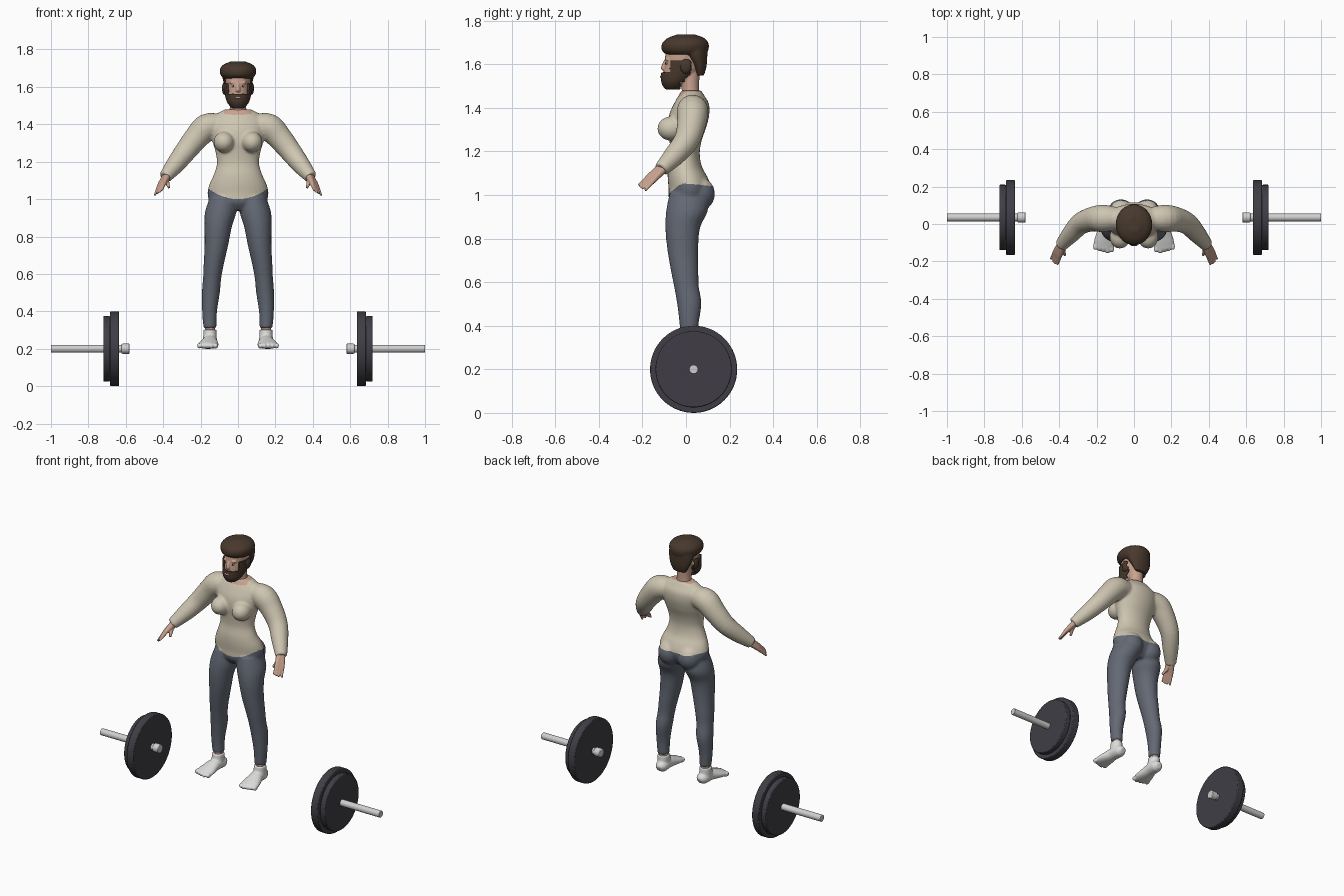
import bpy
import bmesh
import math
from mathutils import Vector, Matrix

if "Cube" in bpy.data.objects:
    bpy.data.objects.remove(bpy.data.objects["Cube"], do_unlink=True)


def material(name, rgb):
    m = bpy.data.materials.new(name)
    m.use_nodes = True
    m.diffuse_color = (*rgb, 1)
    bsdf = m.node_tree.nodes["Principled BSDF"]
    bsdf.inputs["Base Color"].default_value = (*rgb, 1)
    bsdf.inputs["Roughness"].default_value = 0.7
    return m


SKIN = material("skin", (0.58, 0.36, 0.27))
CREAM = material("cream_knit", (0.62, 0.56, 0.44))
SLATE = material("slate_cloth", (0.125, 0.14, 0.175))
HAIR = material("brown_hair", (0.065, 0.04, 0.026))
WHITE = material("white_shoe", (0.72, 0.72, 0.7))
RUBBER = material("black_rubber", (0.05, 0.048, 0.06))
STEEL = material("steel", (0.62, 0.62, 0.62))


def smooth_rows(rows, steps=4):
    """Catmull-Rom interpolation of rows of numbers."""
    rows = [Vector(r) for r in rows]
    out = []
    for i in range(len(rows) - 1):
        a, b, c, d = rows[max(i - 1, 0)], rows[i], rows[i + 1], rows[min(i + 2, len(rows) - 1)]
        for k in range(steps):
            t = k / steps
            out.append(b + (c - a) * (t / 2) + (a * 2 - b * 5 + c * 4 - d) * (t * t / 2)
                       + (b * 3 - a - c * 3 + d) * (t ** 3 / 2))
    return out + [rows[-1]]


def loft(bm, rows, side=1, upright=False, sides=20):
    """Closed tube; each row is x, y, z, half width, half depth."""
    rows = smooth_rows(rows)
    pts = [Vector((r[0] * side, r[1], r[2])) for r in rows]
    rings = []
    for i, (p, r) in enumerate(zip(pts, rows)):
        u, v = Vector((1, 0, 0)), Vector((0, 1, 0))
        if not upright:
            t = (pts[min(i + 1, len(pts) - 1)] - pts[max(i - 1, 0)]).normalized()
            u = t.cross(Vector((0, 0, 1))).normalized()
            v = u.cross(t)
        angles = [math.tau * k / sides for k in range(sides)]
        rings.append([bm.verts.new(p + u * r[3] * math.cos(a) + v * r[4] * math.sin(a)) for a in angles])
    for lo, hi in zip(rings, rings[1:]):
        for k in range(sides):
            n = (k + 1) % sides
            bm.faces.new((lo[k], lo[n], hi[n], hi[k]))
    bm.faces.new(rings[0][::-1])
    bm.faces.new(rings[-1])


def ball(bm, centre, radii):
    m = Matrix.Translation(centre) @ Matrix.Diagonal((*radii, 1))
    bmesh.ops.create_uvsphere(bm, u_segments=20, v_segments=12, radius=1, matrix=m)


def add_object(name, mesh, mat):
    mesh.name = name
    mesh.materials.clear()
    mesh.materials.append(mat)
    ob = bpy.data.objects.new(name, mesh)
    bpy.context.collection.objects.link(ob)
    for p in mesh.polygons:
        p.use_smooth = True
    return ob


def fuse(bm, voxel, rounds):
    """Merge overlapping shells into one smooth skin and return its mesh."""
    bmesh.ops.recalc_face_normals(bm, faces=bm.faces)
    mesh = bpy.data.meshes.new("fused")
    bm.to_mesh(mesh)
    bm.free()
    ob = bpy.data.objects.new("fused", mesh)
    bpy.context.collection.objects.link(ob)
    rem = ob.modifiers.new("merge", 'REMESH')
    rem.mode, rem.voxel_size = 'VOXEL', voxel
    sm = ob.modifiers.new("relax", 'SMOOTH')
    sm.factor, sm.iterations = 0.5, rounds
    dg = bpy.context.evaluated_depsgraph_get()
    result = bpy.data.meshes.new_from_object(ob.evaluated_get(dg))
    bpy.data.objects.remove(ob, do_unlink=True)
    return result


def piece(name, mesh, mat, keep):
    """Object made of the faces of a mesh whose centres pass a rule."""
    part = mesh.copy()
    bm = bmesh.new()
    bm.from_mesh(part)
    drop = [f for f in bm.faces if not keep(f.calc_center_median())]
    bmesh.ops.delete(bm, geom=drop, context='FACES')
    bm.to_mesh(part)
    bm.free()
    return add_object(name, part, mat)


# Clothed body: torso, chest, seat, arms and legs
bm = bmesh.new()
torso = [(0.94, 0.01, 0.07, 0.06), (0.98, 0.012, 0.145, 0.09), (1.03, 0.018, 0.163, 0.098),
         (1.08, 0.008, 0.153, 0.092), (1.13, -0.005, 0.13, 0.078), (1.19, -0.005, 0.113, 0.068),
         (1.25, -0.002, 0.12, 0.074), (1.31, 0.005, 0.137, 0.088), (1.37, 0.015, 0.15, 0.092),
         (1.42, 0.025, 0.145, 0.08), (1.455, 0.025, 0.115, 0.06), (1.48, 0.025, 0.07, 0.045)]
loft(bm, [(0, y, z, w, d) for z, y, w, d in torso], upright=True, sides=32)
arm = [(0.09, 0.03, 1.395, 0.06), (0.165, 0.03, 1.385, 0.073), (0.225, 0.025, 1.325, 0.066),
       (0.285, 0.002, 1.25, 0.058), (0.335, -0.05, 1.185, 0.05), (0.378, -0.1, 1.132, 0.038),
       (0.39, -0.114, 1.117, 0.035)]
leg = [(0.08, 0.01, 1.01, 0.07, 0.085), (0.093, 0.005, 0.93, 0.084, 0.096), (0.106, -0.015, 0.85, 0.073, 0.08),
       (0.116, -0.015, 0.75, 0.063, 0.071), (0.13, -0.006, 0.65, 0.054, 0.063), (0.138, 0.002, 0.58, 0.049, 0.057),
       (0.145, 0.015, 0.5, 0.048, 0.056), (0.152, 0.014, 0.4, 0.04, 0.043), (0.15, 0.015, 0.31, 0.035, 0.037)]
for s in (-1, 1):
    loft(bm, [(*r, r[3]) for r in arm], s)
    loft(bm, leg, s, upright=True)
    ball(bm, (s * 0.075, -0.068, 1.305), (0.056, 0.064, 0.056))
    ball(bm, (s * 0.07, 0.055, 1.005), (0.074, 0.078, 0.08))
body = fuse(bm, 0.007, 7)


def hem(p):
    return 1.0 + 2.2 * p.x ** 2 if p.y < 0 else 1.035 + 0.6 * p.x ** 2


def is_trousers(p):
    return p.z < hem(p) and abs(p.x) < 0.25


def is_neckline(p):
    return abs(p.x) < 0.075 and p.z > 1.453 + 0.25 * (p.y + 0.03)


for v in body.vertices:  # straighten the hem
    if abs(v.co.x) < 0.25 and abs(v.co.z - hem(v.co)) < 0.0035:
        v.co.z = hem(v.co)
piece("trousers", body, SLATE, is_trousers)
piece("neckline", body, SKIN, is_neckline)
piece("sweater", body, CREAM, lambda p: not is_trousers(p) and not is_neckline(p))

# Head with neck, nose, and lips
bm = bmesh.new()
loft(bm, [(0, 0.025, 1.43, 0.052, 0.045), (0, 0.02, 1.49, 0.044, 0.04), (0, 0.02, 1.58, 0.044, 0.045)], upright=True)
skull = [(1.495, -0.06, 0.025, 0.03), (1.52, -0.05, 0.047, 0.053), (1.56, -0.025, 0.06, 0.078),
         (1.61, -0.008, 0.066, 0.09), (1.66, 0, 0.068, 0.092), (1.71, 0, 0.05, 0.07)]
loft(bm, [(0, y, z, w, d) for z, y, w, d in skull], upright=True, sides=28)
loft(bm, [(0, -0.092, 1.62, 0.008, 0.008), (0, -0.104, 1.585, 0.012, 0.012), (0, -0.1, 1.573, 0.011, 0.008)], upright=True)
for s in (-1, 1):
    ball(bm, (s * 0.066, 0.0, 1.592), (0.009, 0.018, 0.027))
    ball(bm, (s * 0.026, -0.084, 1.622), (0.02, 0.012, 0.008))
head = fuse(bm, 0.004, 3)
add_object("head", head, SKIN)


def is_beard(p):
    jaw = p.z < 1.563 and p.y < -0.012
    sideburn = abs(p.x) > 0.05 and p.z < 1.618 and p.y < 0.016
    return (jaw or sideburn) and (p.y < -0.03 or p.z > 1.525)


beard = piece("beard", head, HAIR, is_beard)
shell = beard.modifiers.new("thickness", 'SOLIDIFY')
shell.thickness, shell.offset = 0.011, 1
bm = bmesh.new()
ball(bm, (0, -0.113, 1.543), (0.019, 0.006, 0.006))
lips = bpy.data.meshes.new("lips")
bm.to_mesh(lips)
bm.free()
add_object("lips", lips, SKIN)

# Eyes
for s, label in ((-1, "right"), (1, "left")):
    for name, mat, r, y in (("eye", WHITE, 0.009, -0.088), ("pupil", HAIR, 0.004, -0.0925)):
        bm = bmesh.new()
        ball(bm, (s * 0.026, y, 1.604), (r, 0.004, r * 0.6 if mat is WHITE else r))
        mesh = bpy.data.meshes.new(name)
        bm.to_mesh(mesh)
        bm.free()
        add_object(label + "_" + name, mesh, mat)

# Hair: rounded cap and longer back
bm = bmesh.new()
cap = [(1.645, 0, 0.078, 0.092), (1.665, -0.004, 0.094, 0.107), (1.695, -0.003, 0.097, 0.107),
       (1.72, 0, 0.077, 0.085), (1.737, 0, 0.035, 0.04)]
back = [(1.548, 0.066, 0.045, 0.016), (1.59, 0.062, 0.066, 0.032), (1.64, 0.045, 0.082, 0.053), (1.68, 0.03, 0.085, 0.07)]
for rows in (cap, back):
    loft(bm, [(0, y, z, w, d) for z, y, w, d in rows], upright=True, sides=28)
add_object("hair", fuse(bm, 0.005, 4), HAIR)

# Hands, ankles and shoes
foot = [(0.144, 0.068, 0.225, 0.018, 0.018), (0.146, 0.045, 0.233, 0.036, 0.034), (0.15, -0.02, 0.237, 0.04, 0.036),
        (0.156, -0.07, 0.228, 0.051, 0.029), (0.16, -0.11, 0.22, 0.056, 0.022), (0.163, -0.135, 0.217, 0.046, 0.016)]
for s, label in ((-1, "right"), (1, "left")):
    bm = bmesh.new()
    wrist = Vector((0.378, -0.1, 1.13))
    palm = Vector((0.405, -0.15, 1.085))
    spread = Vector((0.6, 0.5, -0.4))
    for i in (-1.5, -0.5, 0.5, 1.5):
        tip = palm + Vector((0.022, -0.06 + 0.005 * abs(i), -0.052)) + spread * i * 0.02
        knuckle = palm + spread * i * 0.013
        path = [(wrist + spread * i * 0.005, 0.021), (knuckle, 0.014), ((knuckle + tip) / 2, 0.0095), (tip, 0.006)]
        loft(bm, [(*p, r, r) for p, r in path], s, sides=12)
    thumb = [(wrist, 0.018), (Vector((0.38, -0.135, 1.095)), 0.013), (Vector((0.368, -0.168, 1.06)), 0.007)]
    loft(bm, [(*p, r, r) for p, r in thumb], s, sides=12)
    add_object(label + "_hand", fuse(bm, 0.004, 2), SKIN)

    bm = bmesh.new()
    loft(bm, [(0.15, 0.015, 0.27, 0.028, 0.03), (0.15, 0.015, 0.34, 0.028, 0.03)], s, upright=True)
    add_object(label + "_ankle", fuse(bm, 0.005, 2), SKIN)

    bm = bmesh.new()
    loft(bm, foot, s)
    loft(bm, [(0.15, 0.012, 0.302, 0.036, 0.038), (0.15, 0.01, 0.27, 0.036, 0.042), (0.15, 0, 0.23, 0.038, 0.055)], s, upright=True)
    for i in range(5):  # toe bumps, largest on the inside
        ball(bm, (s * (0.12 + 0.022 * i), -0.138 + 0.006 * abs(i - 1), 0.216), (0.015 - 0.001 * i, 0.02, 0.015))
    for v in bm.verts:
        v.co.z = max(v.co.z, 0.2)
    add_object(label + "_shoe", fuse(bm, 0.005, 3), WHITE)

    # Barbell end: sleeve, inner collar and two plates
    for name, mat, x0, x1, r, bevel in (("bar", STEEL, 0.6, 1.0, 0.021, 0.002),
                                        ("collar", STEEL, 0.58, 0.622, 0.027, 0.004),
                                        ("large_plate", RUBBER, 0.636, 0.684, 0.2, 0.005),
                                        ("small_plate", RUBBER, 0.684, 0.72, 0.175, 0.005)):
        bpy.ops.mesh.primitive_cylinder_add(vertices=64, radius=r, depth=x1 - x0,
                                            location=(s * (x0 + x1) / 2, 0.035, 0.2), rotation=(0, math.pi / 2, 0))
        ob = bpy.context.object
        ob.name = label + "_" + name
        ob.data.materials.append(mat)
        bev = ob.modifiers.new("soft_edge", 'BEVEL')
        bev.width, bev.segments = bevel, 2
        bpy.ops.object.shade_smooth_by_angle(angle=math.radians(35))
